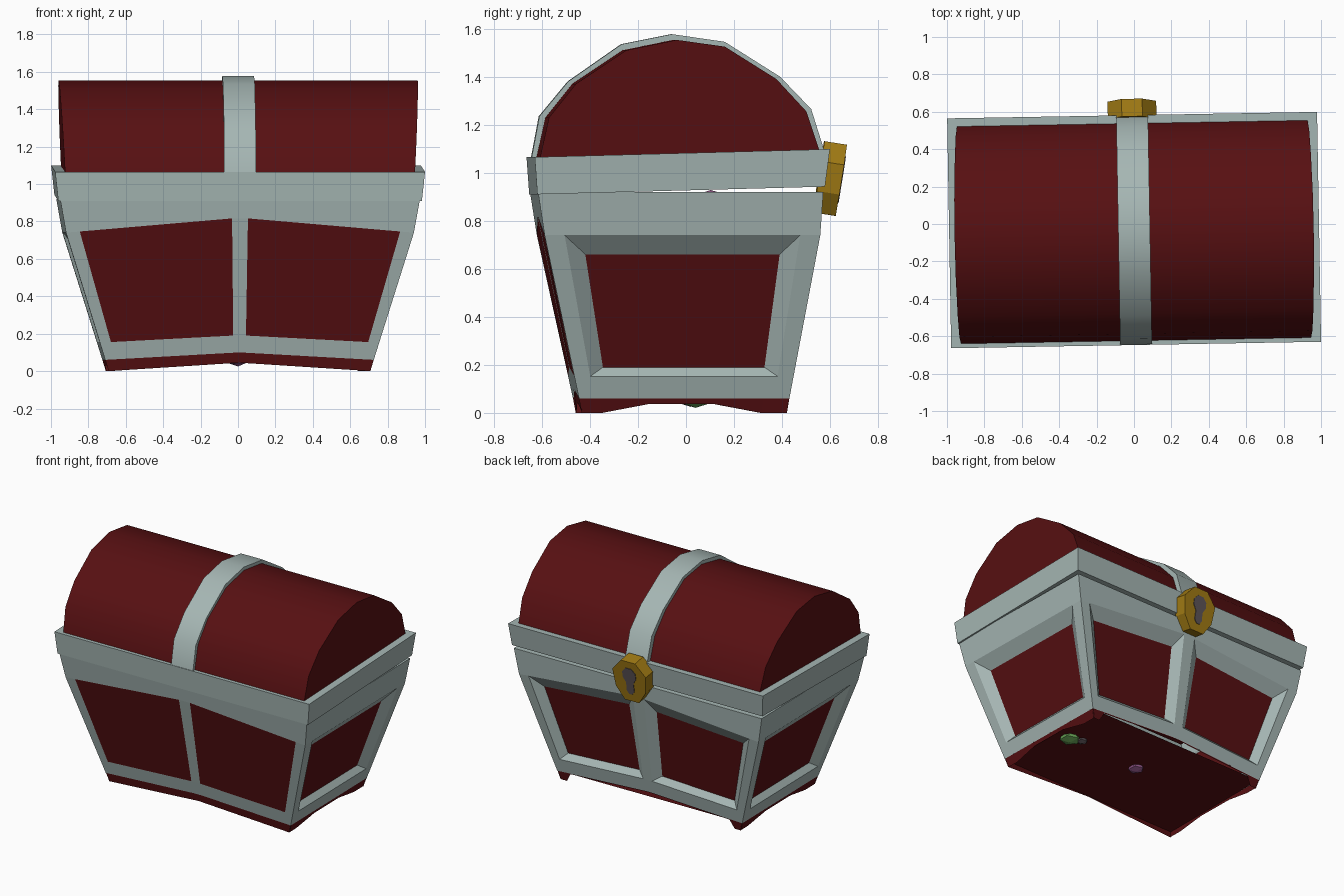
import bpy, bmesh, math
from mathutils import Vector, Matrix

cube = bpy.data.objects.get("Cube")
if cube:
    bpy.data.objects.remove(cube, do_unlink=True)

TURN = math.radians(1)  # the whole chest stands slightly turned


def material(name, r, g, b):
    m = bpy.data.materials.new(name)
    m.use_nodes = True
    m.diffuse_color = (r, g, b, 1)
    bsdf = next(n for n in m.node_tree.nodes if n.type == 'BSDF_PRINCIPLED')
    bsdf.inputs["Base Color"].default_value = (r, g, b, 1)
    return m


red = material("dark red", 0.095, 0.005, 0.006)
grey = material("pale grey", 0.38, 0.47, 0.455)
gold = material("gold", 0.36, 0.2, 0.007)
keyhole_grey = material("keyhole grey", 0.11, 0.09, 0.1)
green = material("gem green", 0.15, 0.4, 0.1)
purple = material("gem purple", 0.3, 0.1, 0.26)


def finish(name, bm, mats, smooth=None):
    bmesh.ops.remove_doubles(bm, verts=bm.verts, dist=1e-4)
    mesh = bpy.data.meshes.new(name)
    bm.to_mesh(mesh)
    bm.free()
    for m in mats:
        mesh.materials.append(m)
    ob = bpy.data.objects.new(name, mesh)
    bpy.context.collection.objects.link(ob)
    ob.rotation_euler.z = TURN
    if smooth:
        bpy.ops.object.select_all(action='DESELECT')
        ob.select_set(True)
        bpy.context.view_layer.objects.active = ob
        bpy.ops.object.shade_smooth_by_angle(angle=math.radians(smooth))
    return ob


def face(bm, points, index=0):
    f = bm.faces.new([bm.verts.new(p) for p in points])
    f.material_index = index
    return f


def loft(bm, a, b, caps=True):
    """Join two matching outlines, with flat ends."""
    n = len(a)
    for i in range(n):
        j = (i + 1) % n
        face(bm, (a[i], a[j], b[j], b[i]))
    if caps:
        face(bm, a[::-1])
        face(bm, b)
    bmesh.ops.remove_doubles(bm, verts=bm.verts, dist=1e-4)
    bmesh.ops.recalc_face_normals(bm, faces=bm.faces)


# Tapered body: height, half width, front y, back y
LEVELS = [(0, 0.7, -0.447, 0.408), (0.06, 0.718, -0.458, 0.418),
          (0.74, 0.93, -0.605, 0.543), (0.92, 0.962, -0.633, 0.555)]


def section(z):
    for lo, hi in zip(LEVELS, LEVELS[1:]):
        if z <= hi[0] or hi is LEVELS[-1]:
            t = (z - lo[0]) / (hi[0] - lo[0])
            return [p + (q - p) * t for p, q in zip(lo[1:], hi[1:])]


def wall_point(side, f, z, depth=0.0):
    """Point on a wall: f runs -1..1 across it, depth goes inward."""
    hx, y0, y1 = section(z)
    mid, hy = (y0 + y1) / 2, (y1 - y0) / 2
    return {"front": (f * hx, y0 + depth, z),
            "back": (-f * hx, y1 - depth, z),
            "right": (hx - depth, mid + f * hy, z),
            "left": (depth - hx, mid - f * hy, z)}[side]


LONG = ("front", "back")


def arch(side, f, rise):
    return rise * (1 - abs(f)) if side in LONG else 0


# Body walls with framed panels
bm = bmesh.new()
for side in ("front", "right", "back", "left"):
    if side in LONG:
        cols = [-1, -0.92, -0.045, 0.045, 0.92, 1]
        panels = (1, 3)
    else:
        cols = [-1, -0.855, 0.855, 1]
        panels = (1,)

    def grid(f, row):
        rise = (0.04, 0.04, 0.08, 0)[row]
        return wall_point(side, f, (0.06, 0.152, 0.74, 0.92)[row] + arch(side, f, rise))

    for c in range(len(cols) - 1):
        a, b = cols[c], cols[c + 1]
        for row in range(3):
            outer = [grid(a, row), grid(b, row), grid(b, row + 1), grid(a, row + 1)]
            if row != 1 or c not in panels:
                face(bm, outer)
            elif side == "front":
                face(bm, outer, 1)
            else:
                # recessed panel with sloping surround
                trim = 0.07 if side == "back" else 0.13
                a2, b2 = a + trim, b - trim
                inner = [wall_point(side, f, z + arch(side, f, rise), 0.045)
                         for f, z, rise in ((a2, 0.19, 0.04), (b2, 0.19, 0.04),
                                            (b2, 0.66, 0.07), (a2, 0.66, 0.07))]
                for i in range(4):
                    j = (i + 1) % 4
                    face(bm, (outer[i], outer[j], inner[j], inner[i]))
                face(bm, inner, 1)


def ring(hx, y0, y1, z_front, z_back):
    return [(-hx, y0, z_front), (hx, y0, z_front), (hx, y1, z_back), (-hx, y1, z_back)]


# Body lip and the sunken surface inside it
hx, y0, y1 = section(0.92)
lip = [ring(hx, y0, y1, 0.92, 0.92)]
for z in (0.92, 0.84):
    lip.append(ring(hx - 0.05, y0 + 0.05, y1 - 0.05, z, z))
for lo, hi in zip(lip, lip[1:]):
    for i in range(4):
        j = (i + 1) % 4
        face(bm, (lo[i], lo[j], hi[j], hi[i]))
face(bm, lip[-1], 1)
finish("body", bm, [grey, red])

# Red base skirt with arched lower edge and feet at the corners
bm = bmesh.new()
for side in ("front", "right", "back", "left"):
    if side == "front":
        edge = [(-1, 0), (0, 0.045), (1, 0)]
    elif side == "back":
        edge = [(-1, 0), (-0.93, 0), (-0.86, 0.06), (0, 0.095), (0.86, 0.06), (0.93, 0), (1, 0)]
    else:
        edge = [(-1, 0), (-0.8, 0), (-0.35, 0.036), (0.3, 0.036), (0.75, 0), (1, 0)]
    for (fa, za), (fb, zb) in zip(edge, edge[1:]):
        ta, tb = (0.062 + arch(side, f, 0.04) for f in (fa, fb))
        face(bm, [wall_point(side, f, z, 0.003)
                  for f, z in ((fa, za), (fb, zb), (fb, tb), (fa, ta))])
finish("base_skirt", bm, [red])

# Floor
bm = bmesh.new()
hx, y0, y1 = section(0.05)
face(bm, ring(hx - 0.005, y0 + 0.005, y1 - 0.005, 0.048, 0.06)[::-1])
finish("floor", bm, [red])

# Lid rim, tilted slightly open at the back
bm = bmesh.new()
loft(bm, ring(0.972, -0.636, 0.562, 0.91, 0.942), ring(0.989, -0.647, 0.582, 1.065, 1.098))
finish("lid_rim", bm, [grey])

# Curved lid
VAULT = [(-0.625, 1.06), (-0.587, 1.23), (-0.475, 1.37), (-0.265, 1.51), (-0.055, 1.553),
         (0.145, 1.525), (0.36, 1.39), (0.485, 1.255), (0.54, 1.09)]


def lid_arch(name, profile, half_width, mat):
    bm = bmesh.new()
    loft(bm, [(-half_width(z), y, z) for y, z in profile],
         [(half_width(z), y, z) for y, z in profile])
    finish(name, bm, [mat], 40)


lid_arch("lid_vault", VAULT, lambda z: 0.936 + 0.05 * (z - 1.07), red)

# Strap following the lid curve
STRAP = [(-0.645, 1.06), (-0.612, 1.235), (-0.492, 1.38), (-0.27, 1.535), (-0.06, 1.577),
         (0.16, 1.545), (0.39, 1.4), (0.52, 1.265), (0.575, 1.09)]
lid_arch("lid_strap", STRAP, lambda z: 0.085, grey)

# Clasp, leaning with the back wall
LEAN = Matrix.Translation((0, 0.572, 0.98)) @ Matrix.Rotation(math.radians(-9), 4, 'X')


def plate(name, outline, y_near, y_far, mat):
    bm = bmesh.new()
    loft(bm, [LEAN @ Vector((x, y_near, z)) for x, z in outline],
         [LEAN @ Vector((x, y_far, z)) for x, z in outline])
    return finish(name, bm, [mat])


def mirrored(half):
    return half + [(-x, z) for x, z in reversed(half)]


plate("clasp", mirrored([(0.055, 0.15), (0.13, 0.065), (0.115, -0.06), (0.055, -0.15)]),
      -0.02, 0.075, gold)
plate("keyhole", mirrored([(0.022, 0.1), (0.05, 0.07), (0.052, 0.03), (0.028, -0.01),
                           (0.03, -0.07), (0.012, -0.095)]), 0.073, 0.079, keyhole_grey)


# Gems inside, some showing under the floor and through the lid gap
def gem(name, place, size, mat):
    bm = bmesh.new()
    bmesh.ops.create_icosphere(bm, subdivisions=1, radius=1,
                               matrix=Matrix.Translation(place) @ Matrix.Diagonal((*size, 1)))
    finish(name, bm, [mat])


gem("green_gem", (0.58, 0.03, 0.055), (0.075, 0.07, 0.034), green)
gem("grey_coin", (0.5, 0.06, 0.055), (0.04, 0.04, 0.022), keyhole_grey)
gem("purple_gem", (0, 0.02, 0.055), (0.055, 0.06, 0.03), purple)
gem("pink_gem", (0.2, 0.1, 0.86), (0.12, 0.14, 0.068), purple)
